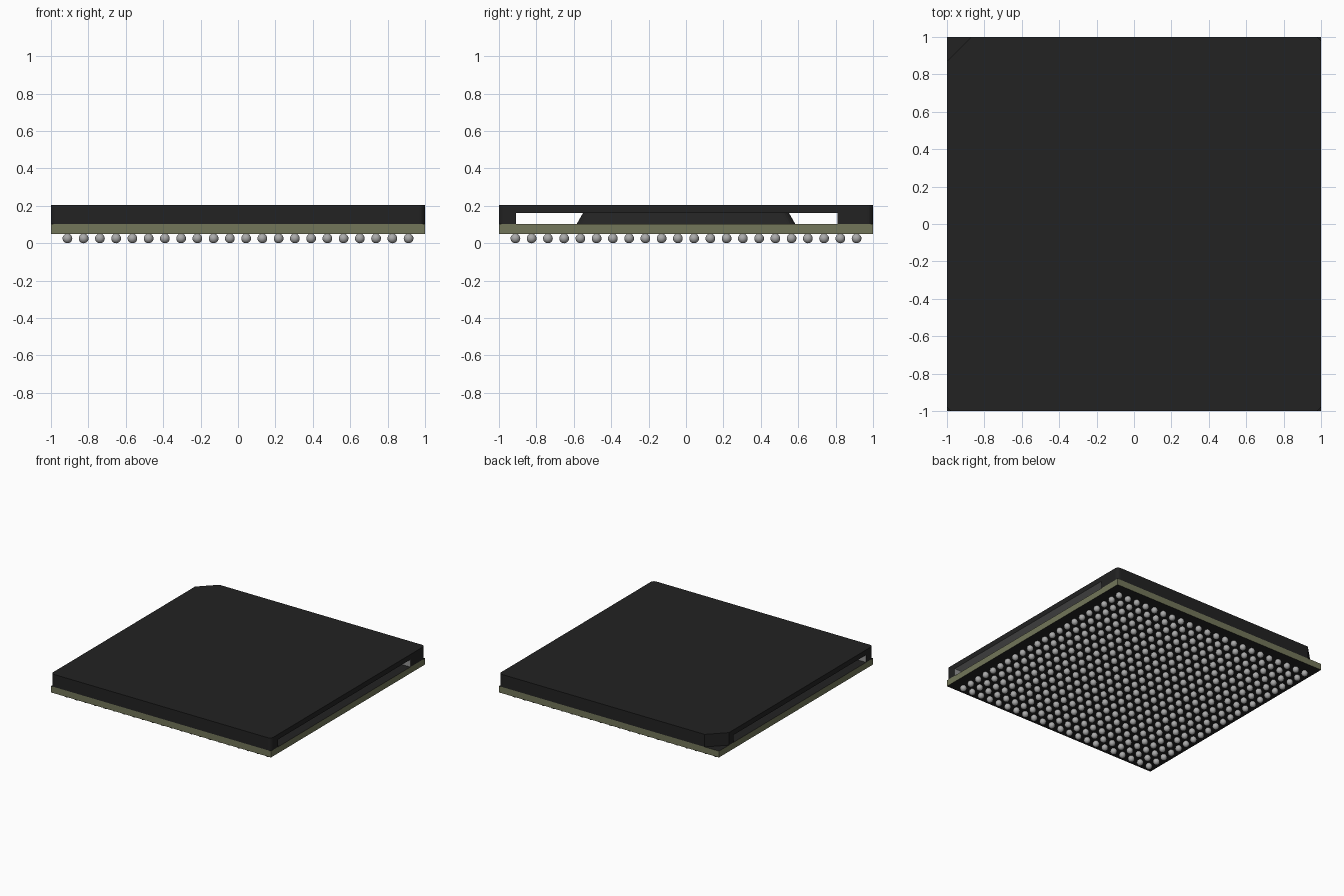
import bpy, bmesh, math
from mathutils import Vector

cube = bpy.data.objects.get("Cube")
if cube:
    bpy.data.objects.remove(cube, do_unlink=True)


def material(name, rgb):
    m = bpy.data.materials.new(name)
    m.use_nodes = True
    m.diffuse_color = (*rgb, 1)
    m.node_tree.nodes["Principled BSDF"].inputs["Base Color"].default_value = (*rgb, 1)
    return m


black = material("black", (0.016, 0.016, 0.016))
olive = material("olive", (0.17, 0.18, 0.10))
grey = material("inner grey", (0.30, 0.30, 0.30))
silver = material("solder silver", (0.40, 0.40, 0.40))


def outline(corners, steps=5):
    """Turn (x, y, radius) corners into a 2D outline with rounded corners."""
    pts = []
    for i, (x, y, r) in enumerate(corners):
        c = Vector((x, y))
        if not r:
            pts.append(c)
            continue
        a = c + (Vector(corners[i - 1][:2]) - c).normalized() * r
        b = c + (Vector(corners[(i + 1) % len(corners)][:2]) - c).normalized() * r
        centre = a + b - c
        for k in range(steps + 1):
            t = k / steps * math.pi / 2
            pts.append(centre + (a - centre) * math.cos(t) + (b - centre) * math.sin(t))
    return pts


def prism(name, pts, z0, z1, mats, rule=None, top_scale=1.0):
    """Extrude an outline; rule(normal) picks the material slot of each face."""
    bm = bmesh.new()
    low = [bm.verts.new((p.x, p.y, z0)) for p in pts]
    high = [bm.verts.new((p.x * top_scale, p.y * top_scale, z1)) for p in pts]
    bm.faces.new(low[::-1])
    bm.faces.new(high)
    n = len(pts)
    for i in range(n):
        j = (i + 1) % n
        bm.faces.new((low[i], low[j], high[j], high[i]))
    bm.normal_update()
    if rule:
        for f in bm.faces:
            f.material_index = int(rule(f.normal))
    me = bpy.data.meshes.new(name)
    bm.to_mesh(me)
    bm.free()
    for m in mats:
        me.materials.append(m)
    ob = bpy.data.objects.new(name, me)
    bpy.context.collection.objects.link(ob)
    return ob


# Substrate board: olive edges, black faces
board = outline([(-1, -1, 0), (1, -1, 0), (1, 1, 0), (-1, 1, 0)])
prism("substrate", board, 0.05, 0.102, [olive, black], lambda n: abs(n.z) > 0.5)

# Lid: plate with one cut corner, standing on a front and a back wall
R, CUT = 0.03, 0.87
Z_FOOT, Z_PLATE, Z_TOP = 0.102, 0.163, 0.205
back_corners = [(1, 1, R), (-CUT, 1, 0), (-1, CUT, 0)]
front_corners = [(-1, -1, R), (1, -1, R)]
prism("lid_plate", outline(front_corners + back_corners), Z_PLATE, Z_TOP,
      [black, grey], lambda n: n.z < -0.5)
prism("lid_front_wall", outline(front_corners + [(1, -0.91, 0), (-1, -0.91, 0)]),
      Z_FOOT, Z_PLATE, [black, grey], lambda n: n.y > 0.9)
prism("lid_back_wall", outline([(-1, 0.81, 0), (1, 0.81, 0)] + back_corners),
      Z_FOOT, Z_PLATE, [black, grey], lambda n: n.y < -0.9)

# Die block under the lid, tapering upwards
D = 0.585
die = outline([(-D, -D, 0.04), (D, -D, 0.04), (D, D, 0.04), (-D, D, 0.04)])
prism("die_block", die, Z_FOOT, Z_PLATE, [black], top_scale=0.94)

# Solder balls: one ball repeated in a square grid
COUNT, FIRST = 22, -0.912
PITCH = -2 * FIRST / (COUNT - 1)
bm = bmesh.new()
bmesh.ops.create_uvsphere(bm, u_segments=16, v_segments=10, radius=0.026)
for f in bm.faces:
    f.smooth = True
me = bpy.data.meshes.new("solder_balls")
bm.to_mesh(me)
bm.free()
me.materials.append(silver)
balls = bpy.data.objects.new("solder_balls", me)
balls.location = (FIRST, FIRST, 0.026)
bpy.context.collection.objects.link(balls)
for axis in range(2):
    arr = balls.modifiers.new("row" if axis == 0 else "grid", "ARRAY")
    arr.count = COUNT
    arr.use_relative_offset = False
    arr.use_constant_offset = True
    offset = [0, 0, 0]
    offset[axis] = PITCH
    arr.constant_offset_displace = offset
